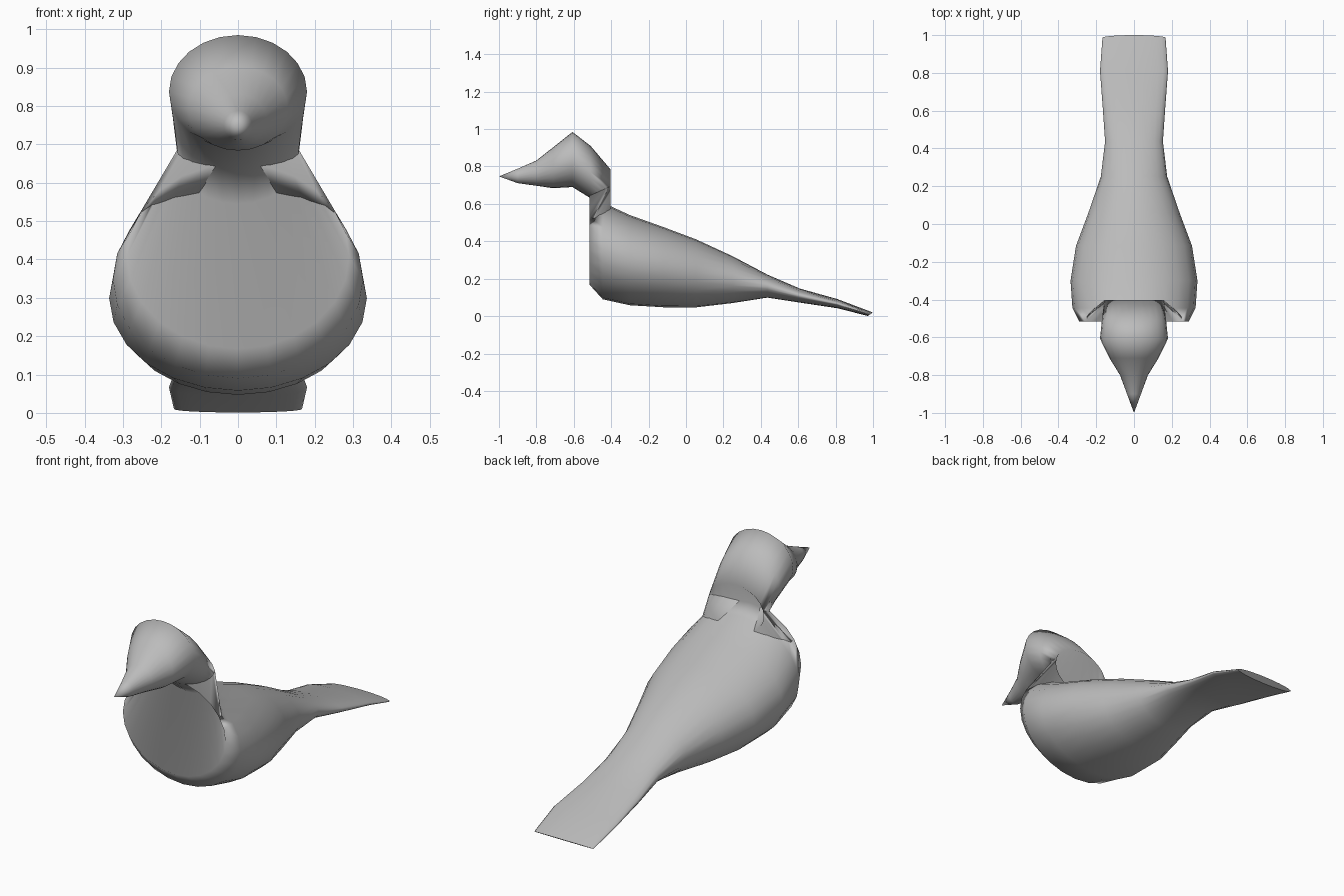
import bpy, bmesh, math

cube = bpy.data.objects.get("Cube")
if cube:
    bpy.data.objects.remove(cube, do_unlink=True)

SIDES = 24

# One colour for the whole bird
grey = bpy.data.materials.new("plain_grey")
grey.use_nodes = True
colour = (0.5, 0.5, 0.5, 1)
grey.diffuse_color = colour
grey.node_tree.nodes["Principled BSDF"].inputs["Base Color"].default_value = colour

# Cross-sections from beak to tail: y, half width, bottom, top
head = [
    (-0.90, 0.037, 0.711, 0.788),
    (-0.80, 0.074, 0.697, 0.832),
    (-0.71, 0.130, 0.684, 0.903),
    (-0.607, 0.180, 0.690, 0.985),
    (-0.51, 0.170, 0.630, 0.910),
    (-0.403, 0.157, 0.545, 0.784),
]
# The neck folds forward again into the open breast
body = [
    (-0.515, 0.290, 0.167, 0.650),
    (-0.445, 0.326, 0.090, 0.607),
    (-0.30, 0.336, 0.058, 0.540),
    (-0.115, 0.307, 0.047, 0.474),
    (0.055, 0.243, 0.047, 0.410),
    (0.25, 0.176, 0.070, 0.320),
    (0.435, 0.153, 0.099, 0.222),
    (0.61, 0.165, 0.072, 0.147),
    (0.81, 0.180, 0.042, 0.091),
    (0.986, 0.167, 0.001, 0.019),
]


def add_ring(bm, y, half_width, bottom, top, lean=0):
    """Elliptical ring across the body; lean moves its top backwards."""
    mid, half = (top + bottom) / 2, (top - bottom) / 2
    ring = []
    for i in range(SIDES):
        a = math.tau * i / SIDES
        ring.append(bm.verts.new((half_width * math.cos(a),
                                  y + lean * math.sin(a),
                                  mid + half * math.sin(a))))
    return ring


bm = bmesh.new()
sections = head + body
rings = [add_ring(bm, *s) for s in sections[:-1]]
rings.append(add_ring(bm, *sections[-1], lean=0.014))

# Beak point
tip = bm.verts.new((0, -1, 0.747))
for i in range(SIDES):
    bm.faces.new((tip, rings[0][i], rings[0][(i + 1) % SIDES]))

# Skin between neighbouring rings
for a, b in zip(rings, rings[1:]):
    for i in range(SIDES):
        j = (i + 1) % SIDES
        bm.faces.new((a[i], b[i], b[j], a[j]))

# Smooth skin, then a flat tail end
for face in bm.faces:
    face.smooth = True
bm.faces.new(rings[-1][::-1])

mesh = bpy.data.meshes.new("bird_body")
bm.to_mesh(mesh)
bm.free()
mesh.materials.append(grey)
bird = bpy.data.objects.new("bird_body", mesh)
bpy.context.collection.objects.link(bird)
